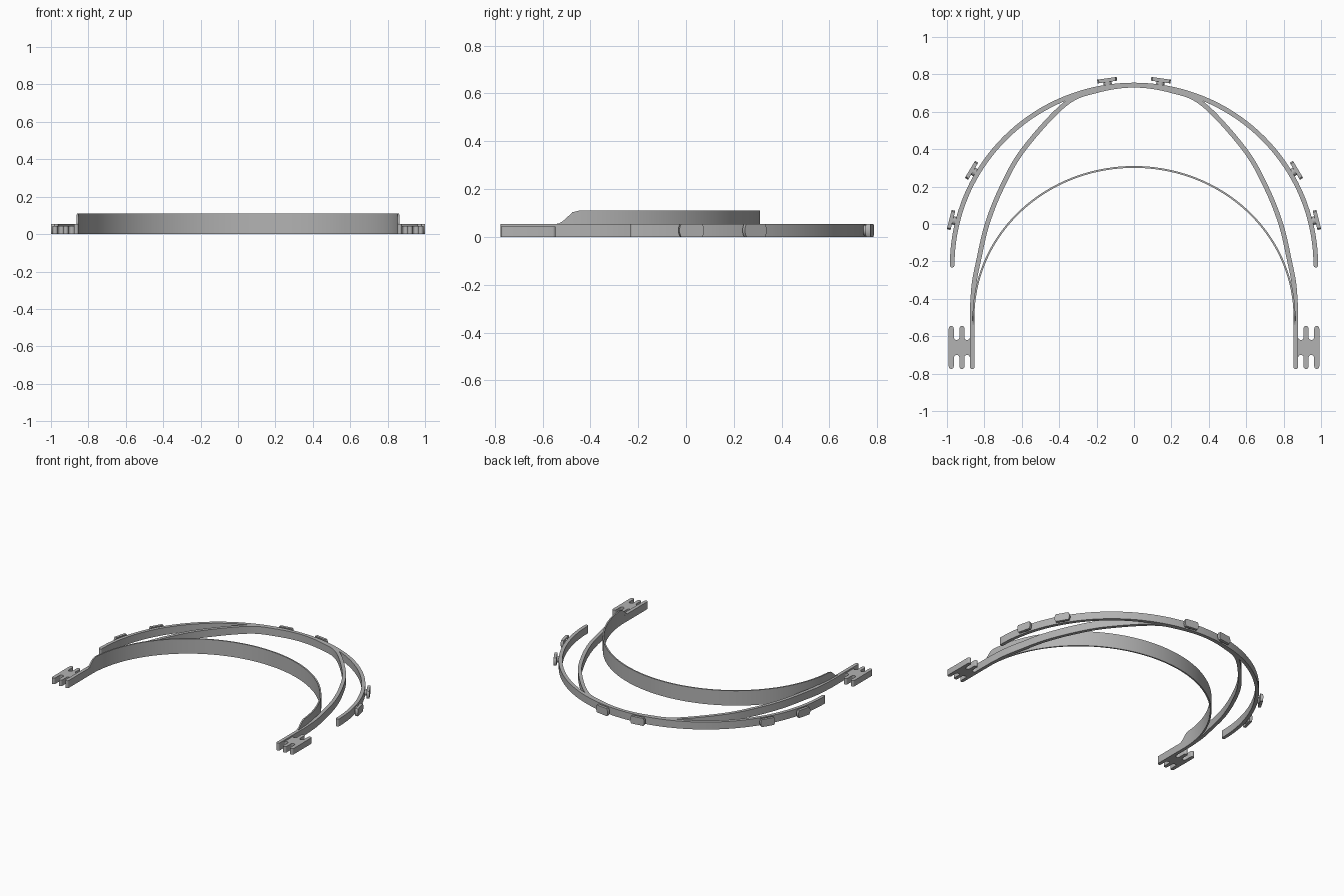
import bpy, bmesh, math
from math import sin, cos, pi, radians
from mathutils import Vector, Matrix

cube = bpy.data.objects.get("Cube")
if cube:
    bpy.data.objects.remove(cube, do_unlink=True)

grey = bpy.data.materials.new("plain_grey")
grey.use_nodes = True
colour = (0.45, 0.45, 0.45, 1)
grey.diffuse_color = colour
grey.node_tree.nodes["Principled BSDF"].inputs["Base Color"].default_value = colour

BAND = 0.055      # height of the frame bands
HALF = 0.0125     # half the thickness of the frame bands


def finish(name, bm):
    bmesh.ops.recalc_face_normals(bm, faces=bm.faces)
    mesh = bpy.data.meshes.new(name)
    bm.to_mesh(mesh)
    bm.free()
    mesh.materials.append(grey)
    ob = bpy.data.objects.new(name, mesh)
    bpy.context.collection.objects.link(ob)
    bpy.ops.object.select_all(action='DESELECT')
    ob.select_set(True)
    bpy.context.view_layer.objects.active = ob
    bpy.ops.object.shade_smooth_by_angle(angle=radians(35))
    return ob


def ribbon(name, path, half, top, rounded=True):
    """Upright strip along a plan path; top(point) gives its height."""
    path = [Vector(p) for p in path]
    n = len(path)
    tangents = [(path[min(i + 1, n - 1)] - path[max(i - 1, 0)]).normalized()
                for i in range(n)]
    stations = [(p, t, half) for p, t in zip(path, tangents)]
    if rounded:
        for a in (0.3, 0.6, 0.9, 1.2, 1.5):
            step, w = half * sin(a), half * cos(a)
            stations.insert(0, (path[0] - tangents[0] * step, tangents[0], w))
            stations.append((path[-1] + tangents[-1] * step, tangents[-1], w))
    bm = bmesh.new()
    rings = []
    for p, t, w in stations:
        side = Vector((-t.y, t.x)) * w
        a, b, z = p + side, p - side, top(p)
        rings.append([bm.verts.new(c) for c in
                      ((a.x, a.y, 0), (b.x, b.y, 0), (b.x, b.y, z), (a.x, a.y, z))])
    for r, s in zip(rings, rings[1:]):
        for k in range(4):
            bm.faces.new((r[k], r[(k + 1) % 4], s[(k + 1) % 4], s[k]))
    bm.faces.new(rings[0])
    bm.faces.new(rings[-1])
    return finish(name, bm)


def ellipse(cy, a, b, steps):
    return [(a * cos(pi * i / steps), cy + b * sin(pi * i / steps))
            for i in range(steps + 1)]


def smooth_path(pts, steps):
    """Catmull-Rom curve through the points."""
    pts = [Vector(p) for p in pts]
    ext = [2 * pts[0] - pts[1]] + pts + [2 * pts[-1] - pts[-2]]
    out = []
    for p0, p1, p2, p3 in zip(ext, ext[1:], ext[2:], ext[3:]):
        for i in range(steps):
            t = i / steps
            out.append(0.5 * (2 * p1 + (p2 - p0) * t
                              + (2 * p0 - 5 * p1 + 4 * p2 - p3) * t * t
                              + (3 * p1 - p0 - 3 * p2 + p3) * t ** 3))
    return out + [pts[-1]]


def flat_top(p):
    return BAND


# Outer half-round band
CY, RX, RY = -0.22, 0.972, 0.963
ribbon("outer_band", ellipse(CY, RX, RY, 72), HALF, flat_top)

# Inner arch with straight arms, mirrored about the middle
right = [(0.865, -0.45), (0.855, -0.32), (0.832, -0.2), (0.785, 0), (0.705, 0.2),
         (0.59, 0.4), (0.37, 0.64), (0.2, 0.713), (0, 0.742)]
arch = smooth_path(right + [(-x, y) for x, y in reversed(right[:-1])], 7)
arch = [(0.865, -0.763)] + arch + [(-0.865, -0.763)]
ribbon("inner_arch", arch, HALF, flat_top)


# Thin forehead strip whose ends sweep down to the arms
def strip_top(p):
    t = min(max((p.y + 0.54) / 0.085, 0), 1)
    return BAND + 0.055 * t * t * (3 - 2 * t)


ends = [-0.54 + 0.01 * i for i in range(4)]
strip = ([(0.858, y) for y in ends] + ellipse(-0.5, 0.858, 0.805, 96)
         + [(-0.858, y) for y in reversed(ends)])
ribbon("forehead_strip", strip, 0.005, strip_top, rounded=False)

# Buttons on short stems around the outside of the outer band
DISC = 0.053


def button(name, angle):
    normal = Vector((cos(angle) / RX, sin(angle) / RY, 0)).normalized()
    base = Vector((RX * cos(angle), CY + RY * sin(angle), BAND / 2))
    turn = normal.to_track_quat('Z', 'Y').to_matrix().to_4x4()
    bm = bmesh.new()
    for radius, depth, offset in ((DISC, 0.02, 0.036), (0.022, 0.03, 0.015)):
        bmesh.ops.create_cone(bm, cap_ends=True, segments=32, radius1=radius,
                              radius2=radius, depth=depth,
                              matrix=Matrix.Translation(base + normal * offset) @ turn)
    # trim the disc flush with the band
    for z, up in ((0, -1), (BAND, 1)):
        cut = bmesh.ops.bisect_plane(bm, geom=bm.verts[:] + bm.edges[:] + bm.faces[:],
                                     plane_co=(0, 0, z), plane_no=(0, 0, up),
                                     clear_outer=True)
        edges = [e for e in cut["geom_cut"] if isinstance(e, bmesh.types.BMEdge)]
        bmesh.ops.holes_fill(bm, edges=edges)
    finish(name, bm)


for place, deg in (("side", 14), ("middle", 30.5), ("back", 81.8)):
    button("left_" + place + "_button", radians(deg))
    button("right_" + place + "_button", radians(180 - deg))

# Strap hooks: two prongs and a web with rounded slots, joined to each arm
PRONGS, SLOTS = (0.977, 0.92), (0.9485, 0.8925)
MID, TIP, SLOT = -0.66, 0.1015, 0.055


def comb_edge():
    """Outline of the far edge, measured from the hook's middle line."""
    out = []
    for prong, slot in zip(PRONGS, SLOTS):
        for i in range(9):
            a = pi * i / 8
            out.append((prong + 0.0135 * cos(a), TIP + 0.0135 * sin(a)))
        for i in range(9):
            a = pi * i / 8
            out.append((slot + 0.015 * cos(a), SLOT - 0.015 * sin(a)))
    return out + [(0.865, SLOT)]


for name, sx in (("left_hook", 1), ("right_hook", -1)):
    edge = comb_edge()
    outline = [(x, MID + y) for x, y in edge] + [(x, MID - y) for x, y in reversed(edge)]
    bm = bmesh.new()
    face = bm.faces.new([bm.verts.new((sx * x, y, 0)) for x, y in outline])
    grown = bmesh.ops.extrude_face_region(bm, geom=[face], use_keep_orig=True)
    bmesh.ops.translate(bm, vec=(0, 0, 0.044),
                        verts=[v for v in grown["geom"] if isinstance(v, bmesh.types.BMVert)])
    finish(name, bm)
